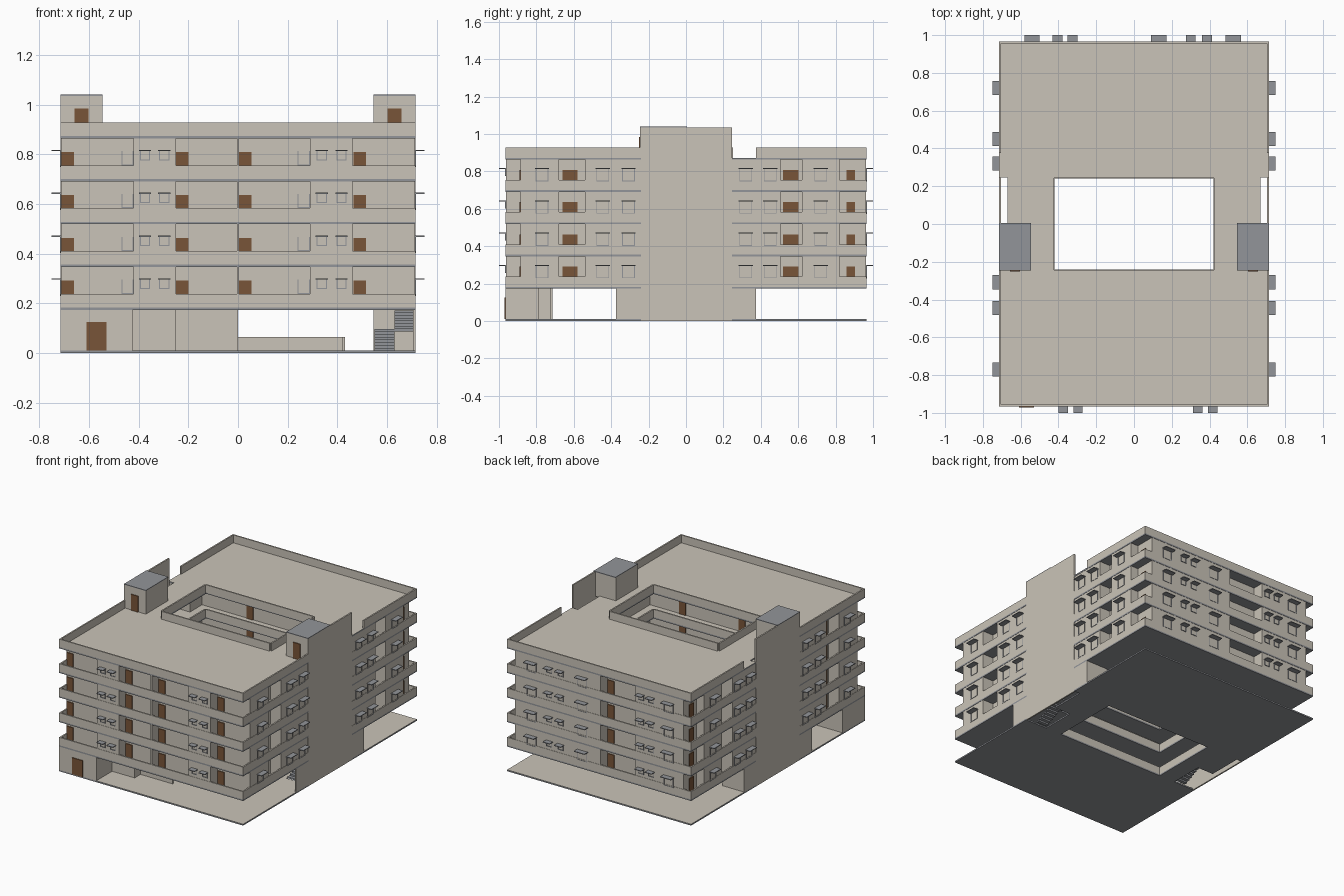
import bpy
import bmesh
from mathutils import Vector

cube = bpy.data.objects.get("Cube")
if cube:
    bpy.data.objects.remove(cube, do_unlink=True)


def material(name, rgb):
    mat = bpy.data.materials.new(name)
    mat.use_nodes = True
    mat.diffuse_color = (*rgb, 1)
    mat.node_tree.nodes["Principled BSDF"].inputs["Base Color"].default_value = (*rgb, 1)
    return mat


PLASTER = material("warm plaster", (.59, .55, .48))
GREY = material("grey concrete", (.29, .3, .32))
WOOD = material("brown wood", (.19, .09, .04))

# Main dimensions
WIDE, DEEP = .715, .965
YARD_X, YARD_Y = .42, .24
STAIR_X, STAIR_Y = .545, .245
THIN = .01
STOREY = .1725
LEVELS = [.173 + STOREY * i for i in range(4)]
ROOF = LEVELS[-1] + STOREY
RECESS = .885
GALLERY = .38


def build(name, mat, boxes, mirror=False, under=None):
    """Join boxes given as x, y and z ranges; 'under' colours all faces not facing up."""
    bm = bmesh.new()
    boxes = list(boxes)
    if mirror:
        boxes += [((-x[1], -x[0]), y, z) for x, y, z in boxes]
    for ranges in boxes:
        low = Vector([min(r) for r in ranges])
        high = Vector([max(r) for r in ranges])
        for v in bmesh.ops.create_cube(bm, size=1)["verts"]:
            v.co = [high[i] if v.co[i] > 0 else low[i] for i in range(3)]
    mesh = bpy.data.meshes.new(name)
    mesh.materials.append(mat)
    if under:
        mesh.materials.append(under)
        bm.normal_update()
        for f in bm.faces:
            f.material_index = 0 if f.normal.z > .5 else 1
    bm.to_mesh(mesh)
    bm.free()
    obj = bpy.data.objects.new(name, mesh)
    bpy.context.collection.objects.link(obj)
    return obj


def span(centre, size):
    return (centre - size / 2, centre + size / 2)


def ring(x, y, z, outward):
    """Four thin walls around a rectangle."""
    t = THIN * outward
    for s in (-1, 1):
        yield ((-x, x), (s * y, s * (y + t)), z)
        yield ((s * x, s * (x + t)), (-y, y), z)


# Floor slabs, open at the courtyard, stairs and side light wells
for i, z in enumerate([0] + LEVELS + [ROOF]):
    h = (z, z + THIN)
    slab = [((-WIDE, WIDE), (-DEEP, -YARD_Y), h), ((-WIDE, WIDE), (STAIR_Y, DEEP), h)]
    for s in (-1, 1):
        slab.append(((s * YARD_X, s * STAIR_X), (-YARD_Y, 0), h))
        slab.append(((s * YARD_X, s * .67), (0, STAIR_Y), h))
    build("roof_slab" if z == ROOF else f"floor_slab_{i}", PLASTER, slab, under=GREY)
    # Low walls around the courtyard
    build(f"courtyard_parapet_{i}", PLASTER,
          ring(YARD_X, YARD_Y, (z + THIN, z + .065), 1))

# Outer parapets, interrupted by the stair walls
for i, z in enumerate(LEVELS + [ROOF]):
    h = (z + THIN, z + .065)
    back_start = .375 if z == ROOF else STAIR_Y
    rails = [((-WIDE, WIDE), (s * DEEP, s * (DEEP - THIN)), h) for s in (-1, 1)]
    for s in (-1, 1):
        x = (s * WIDE, s * (WIDE - THIN))
        rails += [(x, (-DEEP, -STAIR_Y), h), (x, (back_start, DEEP), h)]
    build(f"outer_parapet_{i}", PLASTER, rails)

# Apartment blocks with recessed balconies
FACE_X, FACE_Y = WIDE - .002, DEEP - .002
SIDE = .63
CORNER = .655
HEIGHT = (LEVELS[0] + THIN, ROOF)
front = [((-SIDE, SIDE), (-RECESS, -GALLERY), HEIGHT)]
for bay in ((-.42, -.25), (-.005, .005), (.29, .46)):
    front.append((bay, (-FACE_Y, -RECESS), HEIGHT))
build("front_apartments", PLASTER, front)
back = [((-SIDE, SIDE), (GALLERY, .82), HEIGHT),
        ((-CORNER, CORNER), (.82, RECESS), HEIGHT)]
for bay in ((-CORNER, -.28), (-.01, CORNER)):
    back.append((bay, (RECESS, FACE_Y), HEIGHT))
build("back_apartments", PLASTER, back)
wings = [((SIDE, FACE_X), y, HEIGHT) for y in
         ((-RECESS, -.68), (-.54, -STAIR_Y), (STAIR_Y, .505), (.62, .82))]
for s in (-1, 1):
    wings.append(((STAIR_X, SIDE), (s * GALLERY, s * STAIR_Y), HEIGHT))
build("side_apartments", PLASTER, wings, mirror=True)

# Stair walls, ground side walls and roof stair houses
TOP = 1.035
side_wall = (WIDE - THIN, WIDE)
ground = (THIN, LEVELS[0])
build("stair_walls", PLASTER, [
    (side_wall, (-STAIR_Y, STAIR_Y), (0, TOP)),
    (side_wall, (-.375, .375), ground),
    ((STAIR_X, WIDE), (.365, .375), ground),
    ((STAIR_X, STAIR_X + THIN), (-STAIR_Y, 0), HEIGHT)], mirror=True)
house = (STAIR_X, WIDE)
build("stair_house", PLASTER, [(house, (-STAIR_Y, 0), (ROOF, TOP))], mirror=True)
build("stair_house_roof", GREY, [(house, (-STAIR_Y, .005), (TOP, TOP + .005))], mirror=True)

# Stairs: two flights and a landing on each storey
STEPS = 8
rise = STOREY / (2 * STEPS)
tread = .19 / STEPS
stairs = []
for z in [0] + LEVELS:
    base = z + THIN
    for k in range(STEPS):
        y = -.235 + k * tread
        low = base + k * rise
        high = base + (2 * STEPS - 1 - k) * rise
        stairs.append(((.55, SIDE), (y, y + tread), (low, low + rise)))
        stairs.append(((SIDE, .705), (y, y + tread), (high - rise, high)))
    middle = base + STEPS * rise
    stairs.append(((.55, .705), (-.045, 0), (middle - THIN, middle)))
build("stairs", GREY, stairs, mirror=True)

# Ground floor entrance rooms
build("entrance_rooms", PLASTER, [
    ((-WIDE, -.425), (-DEEP, -.715), ground),
    ((-.425, -.25), (-.79, -.715), ground),
    ((-.25, 0), (-.725, -.715), ground)])

# Doors as thin plates
PLATE = .006
doors = [((-.61, -.53), (-DEEP - PLATE, -DEEP), (THIN, .125))]
for s in (-1, 1):
    doors.append((span(s * .63, .055), (-STAIR_Y - PLATE, -STAIR_Y), (ROOF, .985)))
for z in LEVELS:
    h = (z + THIN, z + .118)
    for x in (-.685, -.225, .03, .49):
        doors.append((span(x, .05), (-RECESS - PLATE, -RECESS), h))
    doors.append((span(-.04, .05), (RECESS, RECESS + PLATE), h))
    for s in (-1, 1):
        for x in (-.17, .29):
            doors.append((span(x, .05), (s * GALLERY, s * (GALLERY - PLATE)), h))
        for y, w, face in ((-.62, .08, SIDE), (.56, .085, SIDE), (.88, .045, CORNER)):
            doors.append(((s * face, s * (face + PLATE)), span(y, w), h))
build("doors", WOOD, doors)
# Recess wall behind the outermost front doors
build("corner_walls", PLASTER, [((SIDE, FACE_X), (-RECESS, -.87), HEIGHT)], mirror=True)

# Windows: thin frames with a projecting sunshade
frames, shades = [], []
BAR = .004


def window(axis, face, centre, width, z, sill, shade=True):
    """Axis 0 puts the window on a side face, axis 1 on the front or back."""
    s = 1 if face > 0 else -1

    def put(target, along, out, height):
        across = (face, face + s * out)
        target.append((across, along, height) if axis == 0 else (along, across, height))

    top = z + .122
    for edge in (-1, 1):
        put(frames, span(centre + edge * width / 2, BAR), .004, (z + sill, top))
    put(frames, span(centre, width), .004, (z + sill, z + sill + BAR))
    if shade:
        put(shades, span(centre, width + .012), .037, (top, top + .005))


for z in LEVELS:
    for x in (-.375, -.297, .337, .417):
        window(1, -FACE_Y, x, .037, z, .085)
    for x in (-.445, .265):
        window(1, -RECESS, x, .045, z, .065, False)
    for x, w in ((-.54, .07), (-.405, .04), (-.325, .04), (.13, .07),
                 (.3, .04), (.387, .04), (.525, .07)):
        window(1, FACE_Y, x, w, z, .055 if w > .05 else .085)
    for s in (-1, 1):
        for y in (-.77, -.445, -.308, .32, .45, .72):
            window(0, s * FACE_X, y, .064, z, .057)
build("window_frames", GREY, frames)
build("window_sunshades", GREY, shades)
